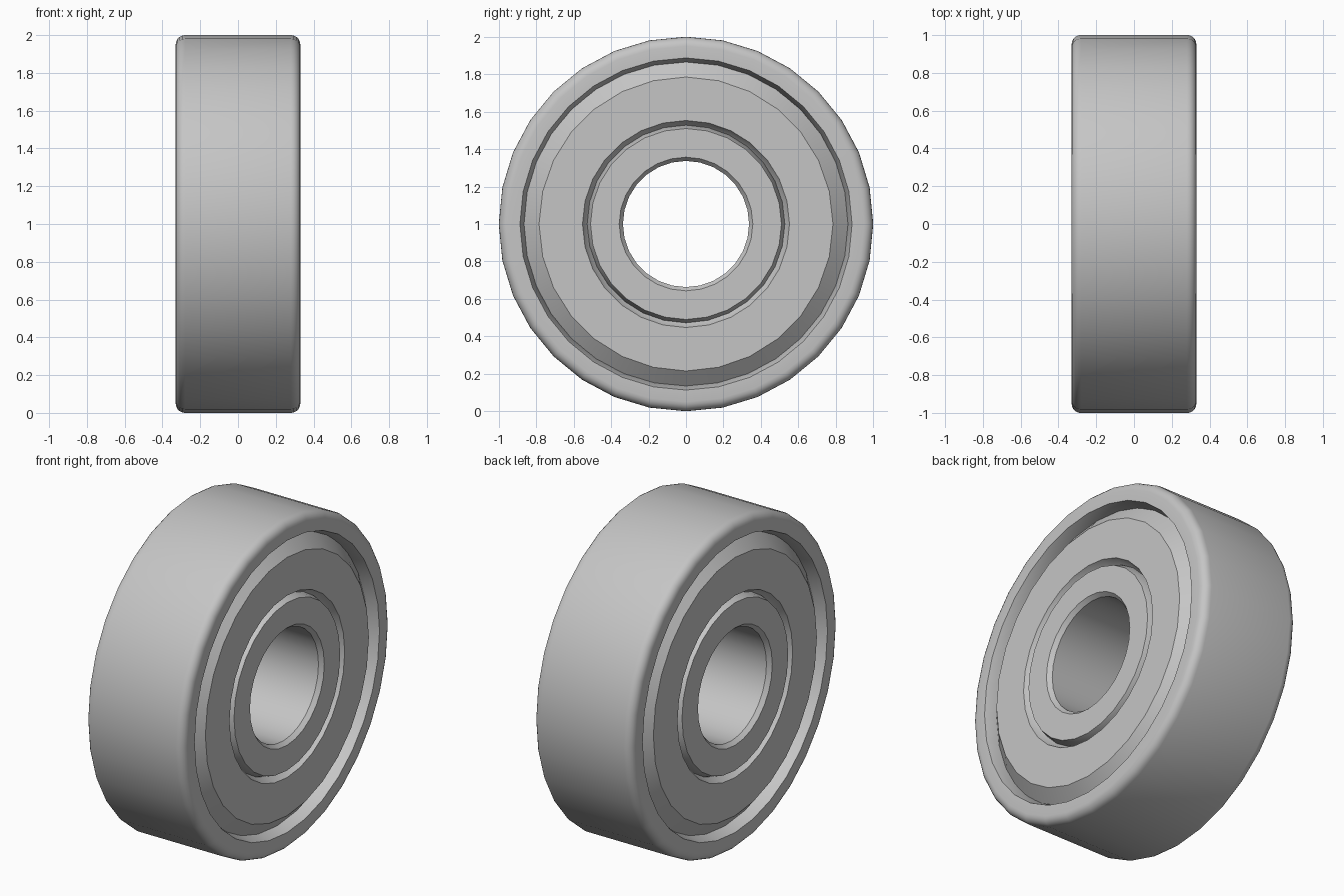
import bpy
import bmesh
from math import sin, cos, pi, radians
from mathutils import Matrix, Vector

cube = bpy.data.objects.get("Cube")
if cube:
    bpy.data.objects.remove(cube, do_unlink=True)

HALF = 0.33       # half of the bearing width
FILLET = 0.05     # rounding of the outer rim

steel = bpy.data.materials.new("steel grey")
steel.use_nodes = True
GREY = (0.56, 0.56, 0.56, 1)
steel.diffuse_color = GREY
steel.node_tree.nodes["Principled BSDF"].inputs["Base Color"].default_value = GREY


def lathe(name, half_profile, sides):
    """Revolve a closed (radius, x) outline, mirrored across x = 0, about the x axis."""
    outline = half_profile + [(r, -x) for r, x in reversed(half_profile)]
    bm = bmesh.new()
    rings = []
    for i in range(sides):
        a = 2 * pi * i / sides
        rings.append([bm.verts.new((x, r * sin(a), r * cos(a))) for r, x in outline])
    n = len(outline)
    for i in range(sides):
        here, there = rings[i], rings[(i + 1) % sides]
        for j in range(n):
            k = (j + 1) % n
            bm.faces.new((here[j], here[k], there[k], there[j]))
    bmesh.ops.recalc_face_normals(bm, faces=bm.faces[:])
    bmesh.ops.transform(bm, matrix=Matrix.Translation(Vector((0, 0, 1))), verts=bm.verts[:])
    mesh = bpy.data.meshes.new(name)
    bm.to_mesh(mesh)
    bm.free()
    mesh.materials.append(steel)
    obj = bpy.data.objects.new(name, mesh)
    bpy.context.collection.objects.link(obj)
    bpy.ops.object.select_all(action="DESELECT")
    obj.select_set(True)
    bpy.context.view_layer.objects.active = obj
    bpy.ops.object.shade_smooth_by_angle(angle=radians(30))
    return obj


# Outer ring: rounded rim and a steep wall down to the seal
steps = 5
rim = [(1 - FILLET + FILLET * cos(t), HALF - FILLET + FILLET * sin(t))
       for t in (pi / 2 * i / steps for i in range(steps + 1))]
lathe("outer_ring", rim + [(0.887, HALF), (0.865, HALF - 0.068)], 32)

# Seal: flat face, sloped outer edge and bevelled inner edge, tucked under both rings
lathe("seal", [(0.885, HALF - 0.085), (0.865, HALF - 0.068), (0.785, HALF),
               (0.553, HALF), (0.528, HALF - 0.05), (0.515, HALF - 0.06)], 28)

# Inner ring: bevelled outside edge and chamfered bore
lathe("inner_ring", [(0.528, HALF - 0.05), (0.51, HALF),
                     (0.357, HALF), (0.337, HALF - 0.025)], 28)
